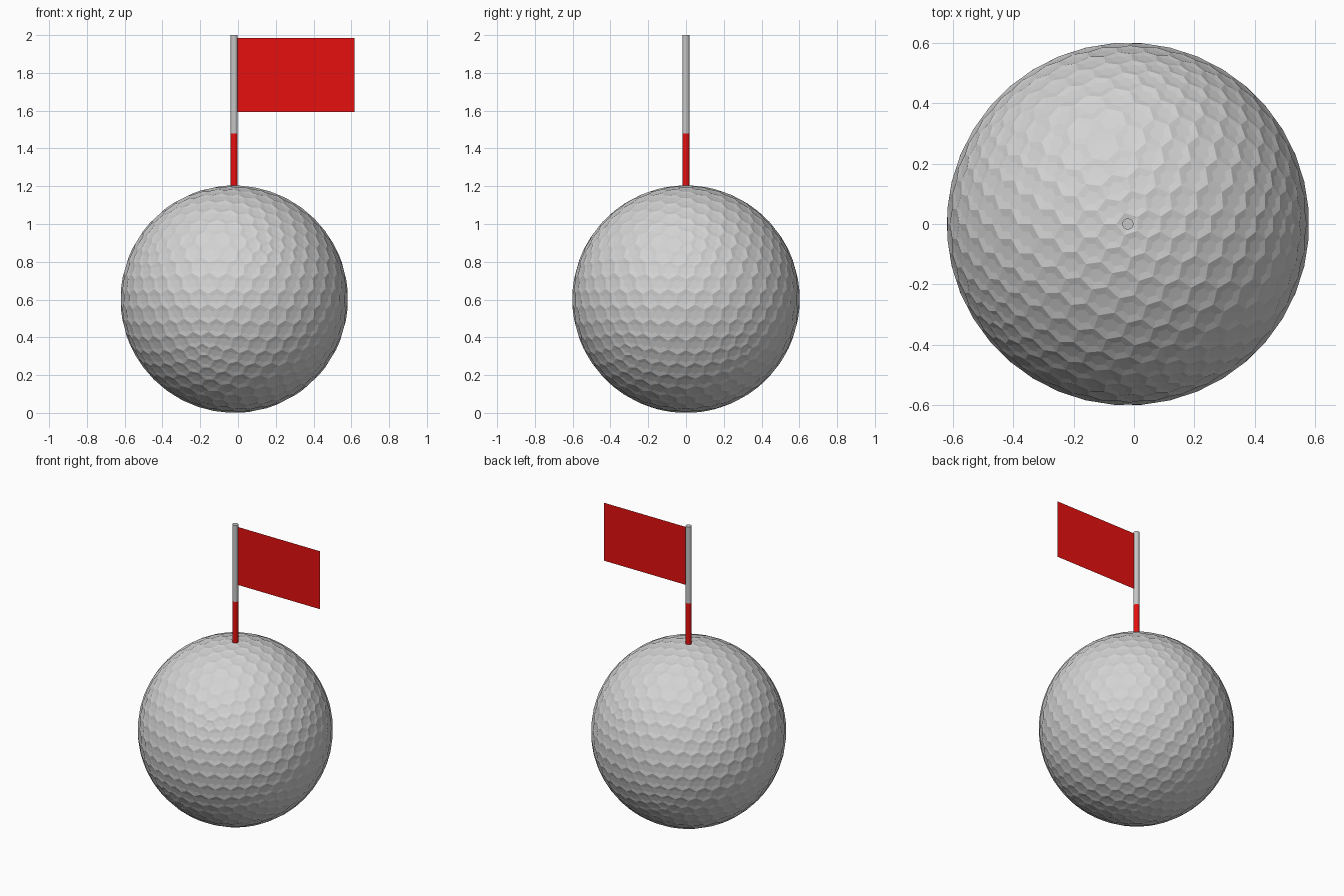
import bpy, bmesh, math
from mathutils import Vector

cube = bpy.data.objects.get("Cube")
if cube:
    bpy.data.objects.remove(cube, do_unlink=True)

BALL_RADIUS = 0.602
AXIS_X = -0.02


def material(name, rgb):
    mat = bpy.data.materials.new(name)
    mat.use_nodes = True
    color = (*rgb, 1.0)
    mat.diffuse_color = color
    mat.node_tree.nodes["Principled BSDF"].inputs["Base Color"].default_value = color
    return mat


def make_object(name, bm, location, mat):
    mesh = bpy.data.meshes.new(name)
    bm.to_mesh(mesh)
    bm.free()
    mesh.materials.append(mat)
    obj = bpy.data.objects.new(name, mesh)
    obj.location = location
    bpy.context.collection.objects.link(obj)
    return obj


white = material("ball white", (0.65, 0.65, 0.65))
grey = material("pole grey", (0.57, 0.57, 0.57))
red = material("flag red", (0.8, 0.005, 0.005))


def dimpled_ball(radius, floor_size, depth):
    """Hexagon cells from the dual of an icosphere, each with a sunken floor."""
    ico = bmesh.new()
    bmesh.ops.create_icosphere(ico, subdivisions=4, radius=1.0)
    ico.faces.ensure_lookup_table()
    ball = bmesh.new()
    rim = {f.index: ball.verts.new(f.calc_center_median().normalized() * radius)
           for f in ico.faces}
    for v in ico.verts:
        normal = v.co.normalized()
        side = normal.orthogonal().normalized()
        up = normal.cross(side)
        cell = sorted(v.link_faces, key=lambda f: math.atan2(
            f.calc_center_median().dot(up), f.calc_center_median().dot(side)))
        outer = [rim[f.index] for f in cell]
        centre = sum((p.co for p in outer), Vector()) / len(outer)
        inner = [ball.verts.new(centre.lerp(p.co, floor_size) - normal * depth)
                 for p in outer]
        ball.faces.new(inner)
        for i in range(len(outer)):
            j = (i + 1) % len(outer)
            ball.faces.new((outer[i], outer[j], inner[j], inner[i]))
    ico.free()
    return ball


# Ball
make_object("ball", dimpled_ball(BALL_RADIUS, 0.5, 0.003),
            (AXIS_X, 0, BALL_RADIUS), white)


# Pole in two coloured sections
def pole_section(name, bottom, top, mat):
    bm = bmesh.new()
    bmesh.ops.create_cone(bm, cap_ends=True, segments=24, radius1=0.0185,
                          radius2=0.0185, depth=top - bottom)
    for f in bm.faces:
        f.smooth = len(f.verts) == 4
    for e in bm.edges:
        e.smooth = all(len(f.verts) == 4 for f in e.link_faces)
    make_object(name, bm, (AXIS_X, 0, (bottom + top) / 2), mat)


pole_section("lower_pole", 1.15, 1.48, red)
pole_section("upper_pole", 1.48, 2.0, grey)

# Flag sheet
flag = bmesh.new()
left, right, low, high = -0.01, 0.617, 1.592, 1.986
flag.faces.new([flag.verts.new((x, 0, z)) for x, z in
                ((left, low), (right, low), (right, high), (left, high))])
make_object("flag", flag, (0, 0, 0), red)
